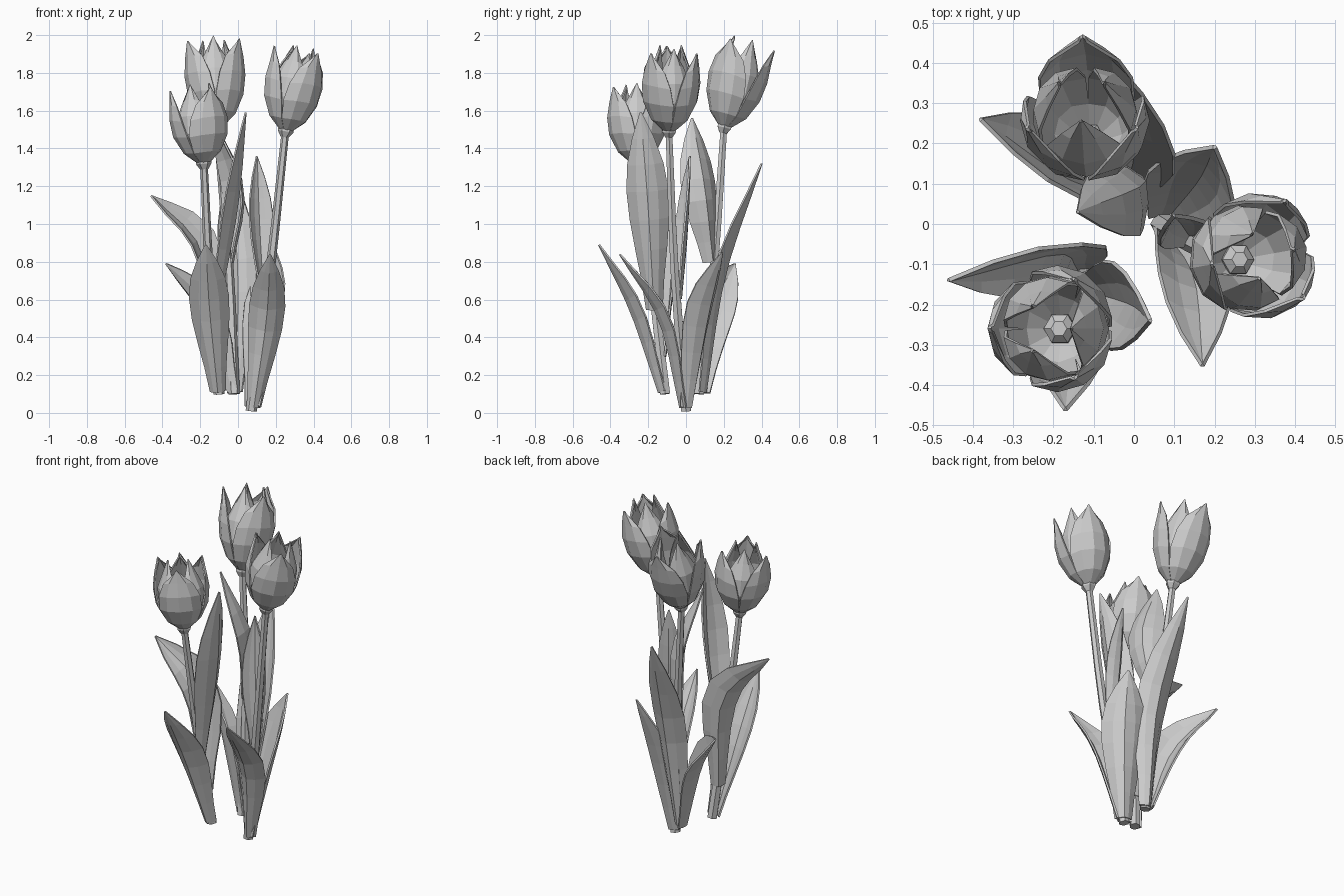
import bpy
import bmesh
import math
from mathutils import Vector

if "Cube" in bpy.data.objects:
    bpy.data.objects.remove(bpy.data.objects["Cube"])

GREY = bpy.data.materials.new("plain grey")
GREY.use_nodes = True
tone = (0.6, 0.6, 0.6, 1)
GREY.diffuse_color = tone
GREY.node_tree.nodes["Principled BSDF"].inputs["Base Color"].default_value = tone

ACROSS = [i / 2 - 1 for i in range(5)]


def finish(name, bm, thickness=0):
    """Turn a bmesh into a flat-shaded object, optionally thickened."""
    bmesh.ops.recalc_face_normals(bm, faces=bm.faces)
    mesh = bpy.data.meshes.new(name)
    bm.to_mesh(mesh)
    bm.free()
    mesh.materials.append(GREY)
    obj = bpy.data.objects.new(name, mesh)
    bpy.context.collection.objects.link(obj)
    if thickness:
        mod = obj.modifiers.new("thickness", "SOLIDIFY")
        mod.thickness = thickness
        mod.offset = 0


def loft(bm, rows, closed=False):
    """Bridge rows of points with quads."""
    grid = [[bm.verts.new(p) for p in row] for row in rows]
    for low, high in zip(grid, grid[1:]):
        count = len(low)
        for i in range(count if closed else count - 1):
            j = (i + 1) % count
            bm.faces.new((low[i], low[j], high[j], high[i]))
    return grid


def bend(start, middle, end, t):
    """Smooth curve through three points, reaching the middle at half way."""
    slope = (end - start) / 2
    if t < 0.5:
        a, b, u, first, last = start, middle, t * 2, middle - start, slope
    else:
        a, b, u, first, last = middle, end, t * 2 - 1, slope, end - middle
    ease = u * u * (3 - 2 * u)
    return a.lerp(b, ease) + first * u * (1 - u) ** 2 - last * u * u * (1 - u)


def frame(axis):
    """Two directions square to an axis, and the axis itself."""
    axis = axis.normalized()
    side = Vector((0, 1, 0)).cross(axis).normalized()
    return side, axis.cross(side), axis


def tube(name, rings, sides=6):
    """Capped tube through (centre, radius) rings."""
    bm = bmesh.new()
    side, fwd, _ = frame(rings[-1][0] - rings[0][0])
    turns = [math.tau * i / sides for i in range(sides)]
    grid = loft(bm, [[c + r * (side * math.cos(a) + fwd * math.sin(a)) for a in turns]
                     for c, r in rings], closed=True)
    bm.faces.new(grid[0])
    bm.faces.new(grid[-1])
    finish(name, bm)


def leaf(name, root, middle, tip, heading, width, stem_point):
    """Folded leaf: clasping base, broad upper half, pointed tip, keel away from the stem."""
    bm = bmesh.new()
    rows = []
    steps = 7
    angle = math.radians(heading)
    for i in range(steps + 1):
        t = i / steps
        centre = bend(root, middle, tip, t)
        tangent = (bend(root, middle, tip, min(t + 0.03, 1))
                   - bend(root, middle, tip, max(t - 0.03, 0))).normalized()
        across = Vector((math.cos(angle), math.sin(angle), 0))
        across = (across - tangent * across.dot(tangent)).normalized()
        inward = across.cross(tangent)
        if inward.dot(stem_point - middle) < 0:
            inward = -inward
        swell = abs(math.sin(math.pi * t ** 1.3))
        half = width / 2 * (0.36 * (1 - t) + 0.85 * swell + 0.03)
        fold = half * (0.9 - 0.55 * t)
        rows.append([centre + across * half * s + inward * fold * (abs(s) ** 1.5 - 0.4)
                     for s in ACROSS])
    loft(bm, rows)
    finish(name, bm, 0.01)


# Petal rows: height, radius, half angle in degrees
PETAL = [(0.03, 0.025, 60), (0.18, 0.096, 60), (0.4, 0.142, 58), (0.62, 0.15, 50),
         (0.82, 0.135, 36), (1, 0.125, 4)]


def flower(name, base, top, spin, flare):
    """Three closed inner petals and three flared outer petals on a small cup."""
    side, fwd, axis = frame(top - base)
    length = (top - base).length
    for k in range(6):
        outer = k % 2
        bm = bmesh.new()
        rows = []
        for h, r, spread in PETAL:
            r *= 1.02 if outer else 0.92
            r += (flare if outer else -0.05) * max(0, h - 0.5) * 2
            reach = h * length * (0.95 if outer else 1)
            row = []
            for s in ACROSS:
                a = math.radians(spin + 60 * k + spread * s)
                out = side * math.cos(a) + fwd * math.sin(a)
                row.append(base + axis * (reach - 0.02 * s * s * h)
                           + out * r * (1 - 0.06 * s * s))
            rows.append(row)
        loft(bm, rows)
        finish(f"{name}_{'outer' if outer else 'inner'}_petal_{k // 2 + 1}", bm, 0.008)
    tube(name + "_cup", [(base + axis * h, r) for h, r in
                         ((-0.02, 0.022), (0.01, 0.042), (0.05, 0.04), (0.07, 0.02))])


def tulip(name, foot, knee, neck, top, spin, flare, leaves):
    """Stem, flower and leaves; each leaf is (start height, middle, tip, heading, width)."""
    foot, knee, neck, top = map(Vector, (foot, knee, neck, top))

    def stem_at(z):
        return bend(foot, knee, neck, (z - foot.z) / (neck.z - foot.z))

    steps = 6
    tube(name + "_stem", [(bend(foot, knee, neck, i / steps), 0.03 - 0.01 * i / steps)
                          for i in range(steps + 1)])
    flower(name, neck, top, spin, flare)
    for i, (start, middle, tip, heading, width) in enumerate(leaves):
        middle, tip = Vector(middle), Vector(tip)
        # Leaves sprout just outside the stem, on the side they lean to
        root = stem_at(start)
        outward = middle - root
        outward.z = 0
        root += outward.normalized() * 0.02
        leaf(f"{name}_leaf_{i + 1}", root, middle, tip, heading, width, stem_at(middle.z))


tulip("back_tulip", (-0.02, 0.07, 0.1), (-0.05, 0.15, 0.8), (-0.11, 0.2, 1.5),
      (-0.13, 0.32, 1.98), spin=30, flare=0.03, leaves=[
          (0.11, (0, 0.18, 0.73), (-0.05, 0.4, 1.32), 0, 0.2),
          (0.11, (-0.16, 0.13, 0.52), (-0.38, 0.26, 0.79), -63, 0.22),
          (0.8, (0, 0.085, 1.18), (-0.14, 0.03, 1.56), 120, 0.2)])

tulip("side_tulip", (0.07, 0, 0.01), (0.17, -0.06, 0.75), (0.25, -0.09, 1.48),
      (0.335, -0.075, 1.94), spin=10, flare=0.015, leaves=[
          (0.03, (0.15, -0.12, 0.5), (0.17, -0.35, 0.84), 0, 0.18),
          (0.03, (0.15, 0.09, 0.52), (0.2, 0.19, 0.85), -31, 0.23),
          (0.6, (0.12, -0.01, 0.97), (0.1, 0.02, 1.36), 20, 0.13)])

tulip("front_tulip", (-0.1, -0.11, 0.1), (-0.15, -0.18, 0.7), (-0.18, -0.26, 1.31),
      (-0.22, -0.26, 1.74), spin=0, flare=0.015, leaves=[
          (0.3, (-0.18, -0.09, 0.86), (-0.46, -0.14, 1.15), 40, 0.19),
          (0.11, (-0.15, -0.27, 0.55), (-0.17, -0.46, 0.89), 0, 0.2),
          (0.55, (-0.03, -0.2, 1.1), (0.04, -0.24, 1.59), 88, 0.21)])
